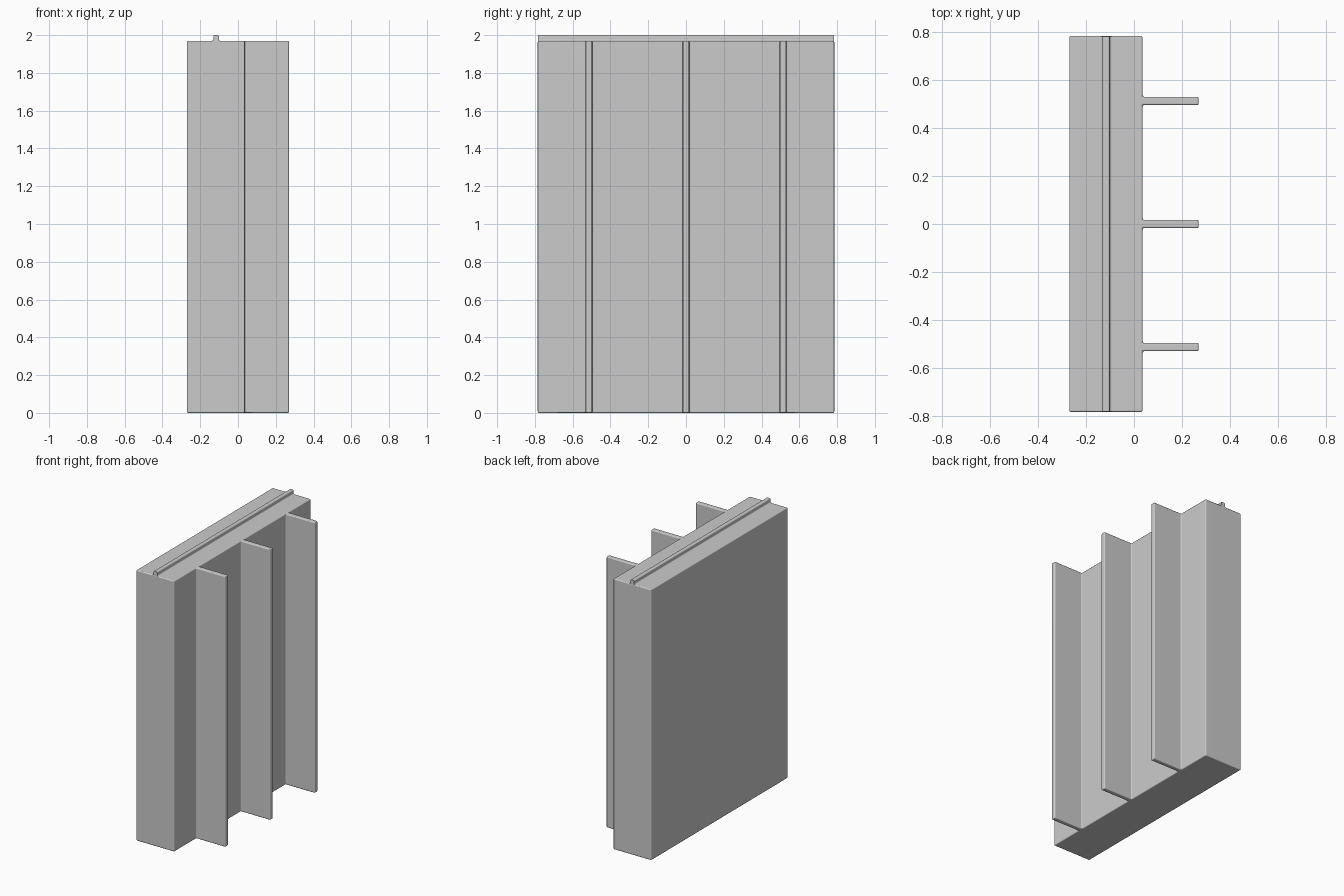
import bpy, bmesh
from math import cos, sin, pi, radians

if "Cube" in bpy.data.objects:
    bpy.data.objects.remove(bpy.data.objects["Cube"])

HALF_LEN, HEIGHT = 0.785, 1.97
LEFT, FACE, FIN_TIP = -0.27, 0.036, 0.27
FIN_HALF = 0.017
ROUND = 0.007


def extrude_profile(name, points, vector, bevel=0.0):
    """Extrude a closed outline, round its edges and shade it."""
    bm = bmesh.new()
    face = bm.faces.new([bm.verts.new(p) for p in points])
    new = bmesh.ops.extrude_face_region(bm, geom=[face])["geom"]
    bmesh.ops.translate(bm, vec=vector,
                        verts=[g for g in new if isinstance(g, bmesh.types.BMVert)])
    if face.is_valid is False or len(bm.faces) == len(points) + 1:
        bm.faces.new([v for v in bm.verts][:len(points)])
    bmesh.ops.recalc_face_normals(bm, faces=bm.faces[:])
    if bevel:
        bmesh.ops.bevel(bm, geom=bm.edges[:], offset=bevel, segments=3,
                        profile=0.5, affect='EDGES')
    mesh = bpy.data.meshes.new(name)
    bm.to_mesh(mesh)
    bm.free()
    obj = bpy.data.objects.new(name, mesh)
    bpy.context.collection.objects.link(obj)
    bpy.ops.object.select_all(action='DESELECT')
    obj.select_set(True)
    bpy.context.view_layer.objects.active = obj
    bpy.ops.object.shade_smooth_by_angle(angle=radians(40))
    mod = obj.modifiers.new("even_normals", 'WEIGHTED_NORMAL')
    mod.keep_sharp = True
    return obj


# Upright slab with three full-height fins, drawn as one plan outline
outline = [(LEFT, HALF_LEN, 0), (LEFT, -HALF_LEN, 0), (FACE, -HALF_LEN, 0)]
for y in (-0.514, 0.0, 0.514):
    lo, hi = y - FIN_HALF, y + FIN_HALF
    outline += [(FACE, lo, 0), (FIN_TIP, lo, 0), (FIN_TIP, hi, 0), (FACE, hi, 0)]
outline.append((FACE, HALF_LEN, 0))
extrude_profile("finned_panel", outline, (0, 0, HEIGHT), ROUND)

# Thin top rail: rounded top, flared foot, running the whole length
RAIL_X, RAIL_W, FLARE = -0.116, 0.015, 0.007
steps = [i * pi / 6 for i in range(4)]
right = [(RAIL_W + FLARE, HEIGHT - 0.01)]
right += [(RAIL_W + FLARE * (1 - sin(a)), HEIGHT + FLARE * (1 - cos(a)))
          for a in steps]
right += [(RAIL_W - ROUND * (1 - cos(a)), 2.0 - ROUND * (1 - sin(a)))
          for a in steps]
section = right + [(-x, z) for x, z in reversed(right)]
extrude_profile("top_rail", [(RAIL_X + x, -HALF_LEN + 0.001, z) for x, z in section],
                (0, 2 * HALF_LEN - 0.002, 0))
